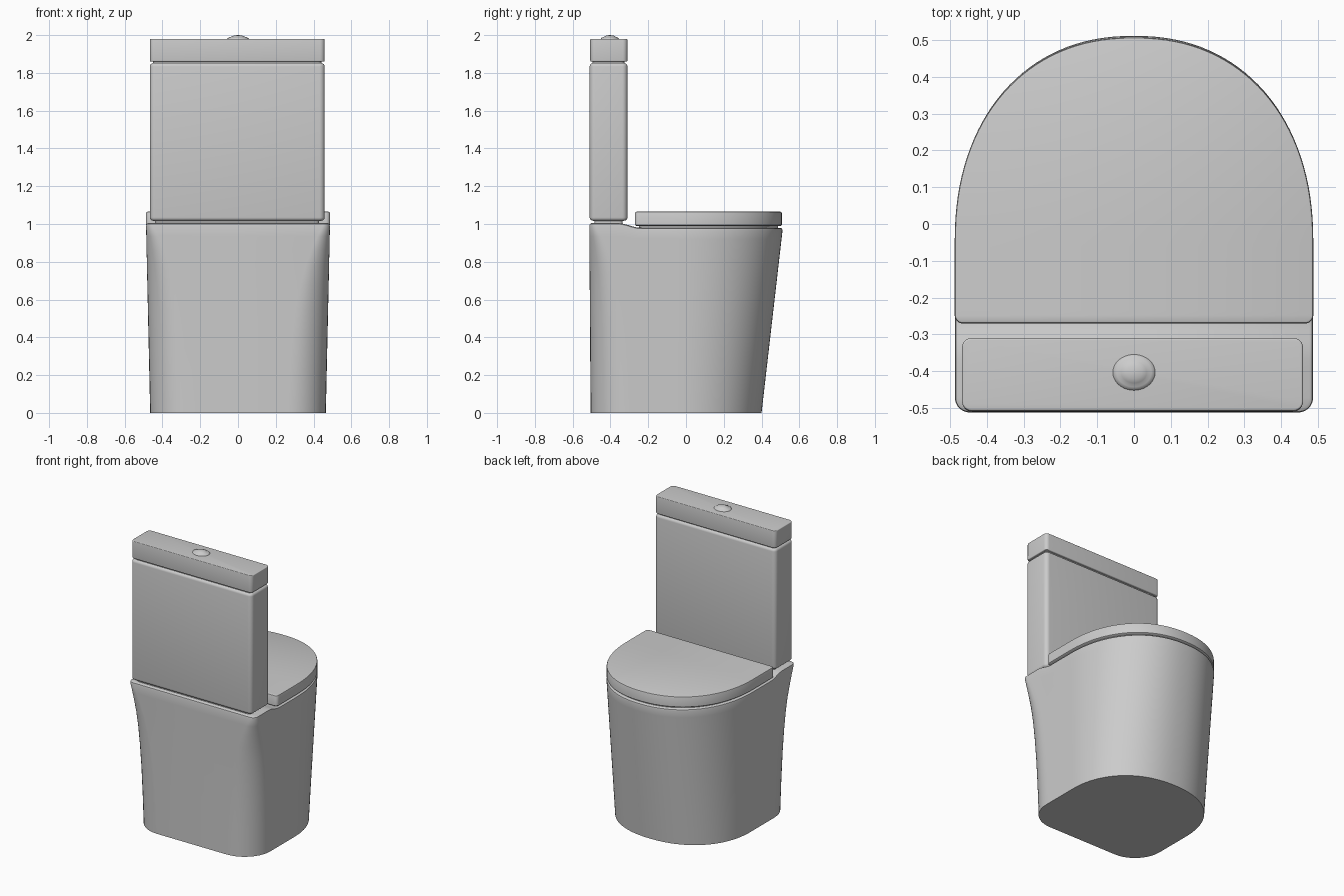
import bpy, bmesh, math

if "Cube" in bpy.data.objects:
    bpy.data.objects.remove(bpy.data.objects["Cube"])

Y0 = -0.05  # where the rounded end meets the straight sides


def finish(name, bm, angle=40):
    bmesh.ops.remove_doubles(bm, verts=bm.verts, dist=1e-5)
    bmesh.ops.recalc_face_normals(bm, faces=bm.faces)
    me = bpy.data.meshes.new(name)
    bm.to_mesh(me)
    bm.free()
    ob = bpy.data.objects.new(name, me)
    bpy.context.collection.objects.link(ob)
    bpy.ops.object.select_all(action='DESELECT')
    ob.select_set(True)
    bpy.context.view_layer.objects.active = ob
    bpy.ops.object.shade_smooth_by_angle(angle=math.radians(angle))
    return ob


def half_outline(a, yf, yb, rc, n=2.2):
    """Right half of a D shape, from the +y tip to the middle of the flat end."""
    pts = []
    for i in range(33):
        t = math.pi / 2 * i / 32
        pts.append((a * math.sin(t) ** (2 / n),
                    Y0 + (yf - Y0) * max(math.cos(t), 0) ** (2 / n)))
    for i in range(1, 17):
        pts.append((a, Y0 + (yb + rc - Y0) * i / 16))
    for i in range(1, 11):
        t = math.pi / 2 * i / 10
        pts.append((a - rc + rc * math.cos(t), yb + rc - rc * math.sin(t)))
    pts.append((0, yb))
    return pts


def loft(name, rings, lift=lambda y, z: 0):
    """rings: (z, half width, y tip, y flat end, corner radius)."""
    bm = bmesh.new()
    rows = []
    for z, a, yf, yb, rc in rings:
        h = half_outline(a, yf, yb, rc)
        rows.append([[bm.verts.new((s * x, y, z + lift(y, z))) for x, y in h]
                     for s in (1, -1)])
    count = len(rows[0][0])
    for lo, hi in zip(rows, rows[1:]):
        for s in (0, 1):
            for i in range(count - 1):
                bm.faces.new((lo[s][i], lo[s][i + 1], hi[s][i + 1], hi[s][i]))
    # caps built from strips running across the shape
    for right, left in (rows[0], rows[-1]):
        for i in range(count - 1):
            bm.faces.new((right[i], right[i + 1], left[i + 1], left[i]))
    bmesh.ops.remove_doubles(bm, verts=bm.verts, dist=1e-5)
    bmesh.ops.dissolve_degenerate(bm, edges=bm.edges, dist=1e-6)
    return finish(name, bm)


def box(name, x, y, z, rv, re):
    """Box from ranges; rv rounds upright edges, re rounds top and bottom."""
    bm = bmesh.new()
    bmesh.ops.create_cube(bm, size=1)
    for v in bm.verts:
        v.co = [(r[0] + r[1]) / 2 + c * (r[1] - r[0]) for r, c in zip((x, y, z), v.co)]
    up = [e for e in bm.edges if abs(e.verts[0].co.z - e.verts[1].co.z) > 1e-4]
    bmesh.ops.bevel(bm, geom=up, offset=rv, segments=6, profile=0.5, affect='EDGES')
    flat = [e for e in bm.edges if abs(e.verts[0].co.z - e.verts[1].co.z) < 1e-4]
    bmesh.ops.bevel(bm, geom=flat, offset=re, segments=4, profile=0.5, affect='EDGES')
    return finish(name, bm)


# pedestal: corners tighten and flare out towards the top
def ledge(y, z):
    t = min(max((-0.24 - y) / 0.12, 0), 1)
    return 0.025 * t * t * (3 - 2 * t) * min(max((z - 0.85) / 0.12, 0), 1)


profile = [(0, 0.20), (0.2, 0.195), (0.4, 0.185), (0.55, 0.17), (0.68, 0.15),
           (0.78, 0.125), (0.86, 0.095), (0.92, 0.065), (0.965, 0.04)]
rings = [(z, 0.465 + 0.022 * z, 0.40 + 0.115 * z, -0.505 - 0.007 * z, rc)
         for z, rc in profile]
rings += [(0.975, 0.484, 0.509, -0.509, 0.036), (0.98, 0.476, 0.502, -0.501, 0.03)]
loft("pedestal", rings, ledge)

# seat and the recessed ring under it
loft("seat_ring", [(0.97, 0.465, 0.488, -0.25, 0.02), (1.0, 0.465, 0.488, -0.25, 0.02)])
loft("seat_lid", [(0.99, 0.481, 0.501, -0.264, 0.016), (0.995, 0.487, 0.507, -0.27, 0.022),
                  (1.058, 0.487, 0.507, -0.27, 0.022), (1.063, 0.485, 0.505, -0.268, 0.02),
                  (1.065, 0.48, 0.50, -0.263, 0.015)])

# cistern with recessed joints above and below
box("tank_foot", (-0.44, 0.43), (-0.485, -0.335), (0.98, 1.04), 0.02, 0.003)
box("tank", (-0.467, 0.459), (-0.51, -0.31), (1.017, 1.852), 0.028, 0.018)
box("tank_neck", (-0.45, 0.442), (-0.494, -0.326), (1.83, 1.88), 0.02, 0.003)
box("tank_lid", (-0.467, 0.459), (-0.507, -0.31), (1.86, 1.98), 0.025, 0.005)

# oval flush button, lathed and stretched
bm = bmesh.new()
prof = [(0, 2.0), (0.02, 1.998), (0.033, 1.993), (0.037, 1.99), (0.045, 1.988),
        (0.053, 1.984), (0.057, 1.977), (0.057, 1.97)]
verts = [bm.verts.new((r, 0, z)) for r, z in prof]
edges = [bm.edges.new(p) for p in zip(verts, verts[1:])]
bmesh.ops.spin(bm, geom=verts + edges, cent=(0, 0, 0), axis=(0, 0, 1),
               angle=2 * math.pi, steps=40)
for v in bm.verts:
    v.co.x *= 1.04
    v.co.y = v.co.y * 0.88 - 0.403
finish("flush_button", bm)
